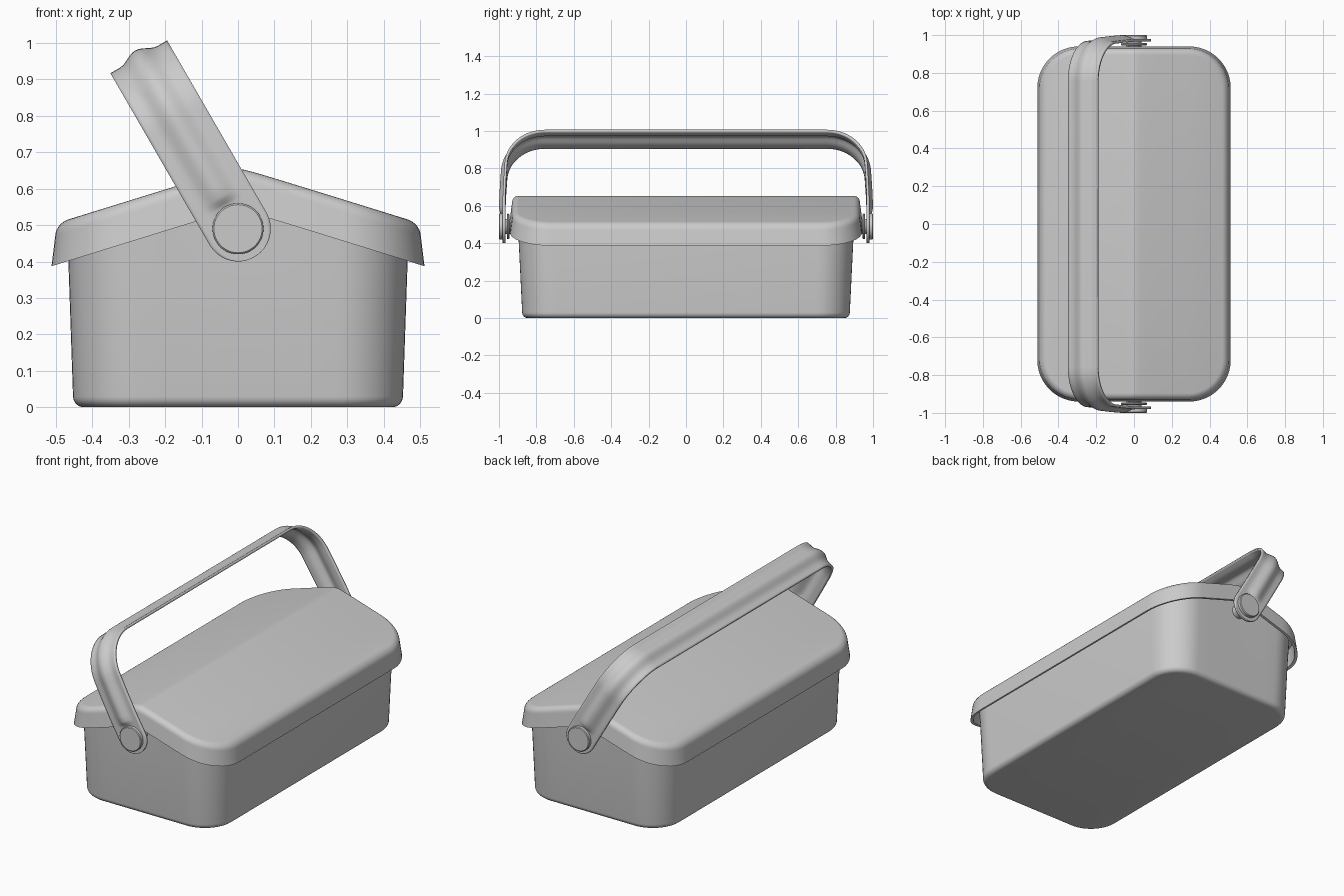
import bpy, bmesh
from math import sin, cos, pi, sqrt, radians

if "Cube" in bpy.data.objects:
    bpy.data.objects.remove(bpy.data.objects["Cube"])

SLOPE, PIVOT_Z = 0.31, 0.49


def finish(bm, name, angle=35):
    bmesh.ops.recalc_face_normals(bm, faces=bm.faces[:])
    mesh = bpy.data.meshes.new(name)
    bm.to_mesh(mesh)
    bm.free()
    ob = bpy.data.objects.new(name, mesh)
    bpy.context.collection.objects.link(ob)
    bpy.ops.object.select_all(action='DESELECT')
    bpy.context.view_layer.objects.active = ob
    ob.select_set(True)
    bpy.ops.object.shade_smooth_by_angle(angle=radians(angle))
    return ob


def half_outline(hx, hy, r, n=12):
    """Back half of a rounded rectangle, from +x to -x."""
    right = [(hx - r + r * cos(i * pi / 2 / n), hy - r + r * sin(i * pi / 2 / n)) for i in range(n + 1)]
    right += [(x, hy) for x in (0.2, 0.12, 0.06, 0.04, 0.02, 0.01)]
    return right + [(0, hy)] + [(-x, y) for x, y in reversed(right)]


def loft(name, rings):
    """Closed loft through rings (hx, hy, radius, z, roofed); roofed rings follow the gable."""
    bm = bmesh.new()
    loops = []
    for hx, hy, r, z, roofed in rings:
        half = half_outline(hx, hy, r)
        pts = half + [(x, -y) for x, y in reversed(half)]
        loops.append([bm.verts.new((x, y, z - roofed * SLOPE * sqrt(x * x + 0.0004))) for x, y in pts])
    n = len(loops[0])
    for a, b in zip(loops, loops[1:]):
        for i in range(n):
            j = (i + 1) % n
            bm.faces.new((a[i], a[j], b[j], b[i]))
    for cap in (loops[0], loops[-1]):
        for i in range(n // 2 - 1):
            bm.faces.new((cap[i], cap[i + 1], cap[n - 2 - i], cap[n - 1 - i]))
    return finish(bm, name)


# tub with rounded bottom edge and hollow inside
R = 0.03
fillet = [(0.453 - R + R * sin(t), 0.876 - R + R * sin(t), 0.18 - R + R * sin(t), R - R * cos(t), 0)
          for t in [i * pi / 12 for i in range(7)]]
loft("tub", fillet + [(0.465, 0.893, 0.19, 0.38, 0), (0.468, 0.9, 0.19, 0.61, 1),
                      (0.453, 0.885, 0.175, 0.61, 1), (0.438, 0.861, 0.165, 0.02, 0)])

# gabled lid with overhanging rim
R = 0.035
edge = [(0.502 - R + R * sin(t), 0.93 - R + R * sin(t), 0.215 - R + R * sin(t), 0.66 - R + R * cos(t), 1)
        for t in [i * pi / 12 for i in range(7)]]
loft("lid", edge + [(0.512, 0.94, 0.22, 0.546, 1), (0.496, 0.924, 0.204, 0.546, 1),
                    (0.487, 0.915, 0.2, 0.638, 1)])


# carrying handle: ribbed strap swept along a rounded U, tilted about the pivot
W, TOP, ARC = 0.09, 0.545, 0.215
rows = []  # (y, height, normal y, normal z, half width, rib strength)
for i in range(10):
    t = radians(4) + i * (pi / 2 - radians(4)) / 9
    rows.append((0.98, -W * cos(t), 1, 0, W * sin(t), 0))
rows += [(0.98, u, 1, 0, W, k) for u, k in ((0.07, 0), (0.08, 0.3), (0.09, 0.7), (0.1, 0.9), (0.13, 1))]
rows += [(0.975, 0.25, 1, 0, W, 1)]
for i in range(15):
    t = i * pi / 28
    rows.append((0.97 - ARC + ARC * cos(t), TOP - ARC + ARC * sin(t), cos(t), sin(t), W, 1))
rows += [(-y, u, -ny, nz, w, k) for y, u, ny, nz, w, k in reversed(rows)]

bm = bmesh.new()
prev = None
for y, u, ny, nz, hw, k in rows:
    line = []
    for j in range(-9, 10):
        x = hw * j / 9
        rib = k * 0.01 * (1 + cos(pi * x / 0.06)) if abs(x) < 0.06 else 0
        line.append(bm.verts.new((x, y + ny * rib, u + nz * rib)))
    if prev:
        for a, b, c, d in zip(prev, prev[1:], line[1:], line):
            bm.faces.new((a, b, c, d))
    prev = line
handle = finish(bm, "handle", 40)
shell = handle.modifiers.new("thickness", 'SOLIDIFY')
shell.thickness = 0.014
# keep the drawn surface as the outside of the strap
top_normal = max(handle.data.polygons, key=lambda p: p.center.z).normal.z
shell.offset = -1 if top_normal > 0 else 1
handle.location.z = PIVOT_Z
handle.rotation_euler.y = radians(-30)


# pivot parts: pin, inner washer and outer button on each end
def disc(name, r, y0, y1, side, bevel=0.004):
    bm = bmesh.new()
    stations = [(r - bevel, y0), (r, y0 + bevel), (r, y1 - bevel), (r - bevel, y1)]
    loops = [[bm.verts.new((rr * cos(i * pi / 24), side * y, PIVOT_Z + rr * sin(i * pi / 24)))
              for i in range(48)] for rr, y in stations]
    for a, b in zip(loops, loops[1:]):
        for i in range(48):
            j = (i + 1) % 48
            bm.faces.new((a[i], a[j], b[j], b[i]))
    bm.faces.new(loops[0])
    bm.faces.new(loops[-1])
    finish(bm, name)


for side, tag in ((-1, "front"), (1, "back")):
    disc("pivot_pin_" + tag, 0.04, 0.88, 0.975, side)
    disc("pivot_washer_" + tag, 0.068, 0.944, 0.958, side)
    disc("pivot_button_" + tag, 0.07, 0.975, 1.0, side)
